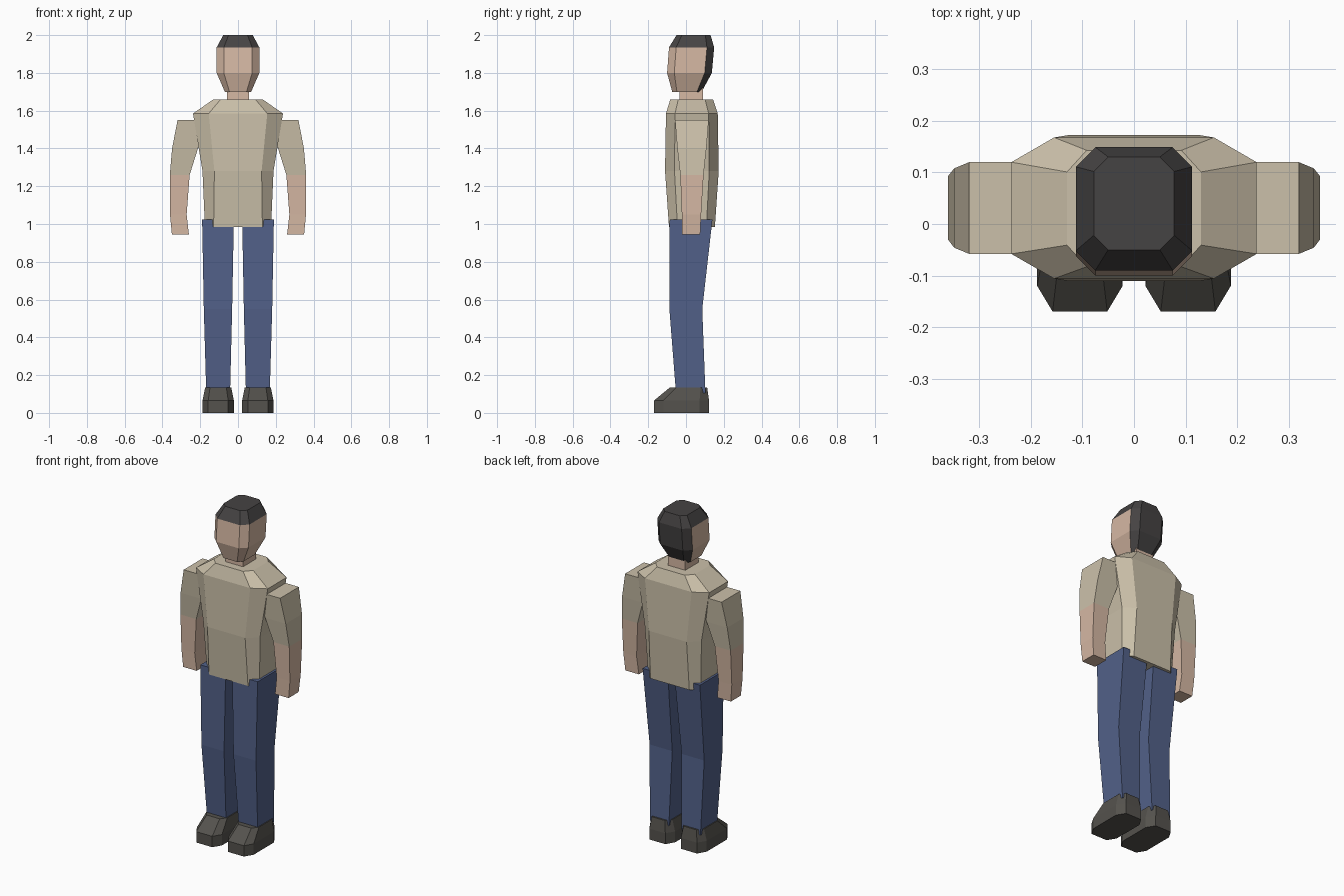
import bpy, bmesh

if "Cube" in bpy.data.objects:
    bpy.data.objects.remove(bpy.data.objects["Cube"])


def material(name, rgb):
    m = bpy.data.materials.new(name)
    m.diffuse_color = (*rgb, 1)
    m.use_nodes = True
    m.node_tree.nodes["Principled BSDF"].inputs["Base Color"].default_value = m.diffuse_color
    return m


SKIN = material("skin", (0.67, 0.48, 0.37))
SHIRT = material("shirt", (0.60, 0.53, 0.40))
JEANS = material("jeans", (0.085, 0.12, 0.25))
HAIR = material("hair", (0.06, 0.056, 0.056))
SHOE = material("shoe", (0.09, 0.085, 0.075))


def section(z, x0, x1, y0, y1, cx=0, cy=0):
    """Rectangle, or chamfered rectangle when cx is set; starts at the front edge."""
    if not cx:
        pts = [(x0, y0), (x1, y0), (x1, y1), (x0, y1)]
    else:
        cy = cy or cx
        pts = [(x0 + cx, y0), (x1 - cx, y0), (x1, y0 + cy), (x1, y1 - cy),
               (x1 - cx, y1), (x0 + cx, y1), (x0, y1 - cy), (x0, y0 + cy)]
    return [(x, y, z) for x, y in pts]


def loft(name, sections, mats, pick=lambda band, side: 0, mirror=False):
    """Skin stacked sections bottom to top; pick chooses the material of each face."""
    bm = bmesh.new()
    rings = [[bm.verts.new(p) for p in section(*s)] for s in sections]
    n = len(rings[0])
    bm.faces.new(rings[0][::-1]).material_index = pick(0, 0)
    bm.faces.new(rings[-1]).material_index = pick(len(rings) - 2, 0)
    for b, (lo, hi) in enumerate(zip(rings, rings[1:])):
        for i in range(n):
            j = (i + 1) % n
            f = bm.faces.new((lo[i], lo[j], hi[j], hi[i]))
            f.material_index = pick(b, i)
    mesh = bpy.data.meshes.new(name)
    bm.to_mesh(mesh)
    bm.free()
    for m in mats:
        mesh.materials.append(m)
    ob = bpy.data.objects.new(name, mesh)
    bpy.context.collection.objects.link(ob)
    if mirror:
        ob.modifiers.new("mirror", "MIRROR")
    return ob


# Head: hair covers the cap and the three rear faces
loft("head", [
    (1.70, -0.07, 0.07, -0.073, 0.083, 0.025),
    (1.80, -0.113, 0.113, -0.10, 0.137, 0.038),
    (1.935, -0.113, 0.113, -0.09, 0.149, 0.038),
    (2.00, -0.078, 0.078, -0.05, 0.13, 0.028),
], [SKIN, HAIR], lambda b, s: int(b == 2 or s in (3, 4, 5)))

# Neck
loft("neck", [
    (1.64, -0.058, 0.058, -0.035, 0.09),
    (1.72, -0.058, 0.058, -0.035, 0.09),
], [SKIN])

# Shirt body
loft("shirt", [
    (0.985, -0.175, 0.175, -0.09, 0.153, 0.046, 0.045),
    (1.28, -0.188, 0.188, -0.111, 0.173, 0.063, 0.05),
    (1.585, -0.238, 0.238, -0.106, 0.168, 0.083, 0.048),
    (1.66, -0.13, 0.13, -0.083, 0.143, 0.038, 0.042),
], [SHIRT])

# Arms: bare forearm below, sleeve above
loft("arms", [
    (0.945, 0.26, 0.35, -0.02, 0.075),
    (1.05, 0.272, 0.36, -0.022, 0.08),
    (1.26, 0.256, 0.361, -0.03, 0.093),
    (1.40, 0.212, 0.349, -0.046, 0.108),
    (1.55, 0.175, 0.32, -0.058, 0.12),
], [SKIN, SHIRT], lambda b, s: int(b >= 2), mirror=True)

# Trouser legs
loft("legs", [
    (0.105, 0.042, 0.168, -0.053, 0.103),
    (0.55, 0.031, 0.181, -0.088, 0.086),
    (1.025, 0.022, 0.19, -0.086, 0.14),
], [JEANS], mirror=True)

# Shoes
loft("shoes", [
    (0.0, 0.022, 0.188, -0.17, 0.122, 0.03, 0.05),
    (0.065, 0.022, 0.188, -0.17, 0.122, 0.03, 0.05),
    (0.135, 0.036, 0.174, -0.085, 0.112, 0.026, 0.035),
], [SHOE], mirror=True)
